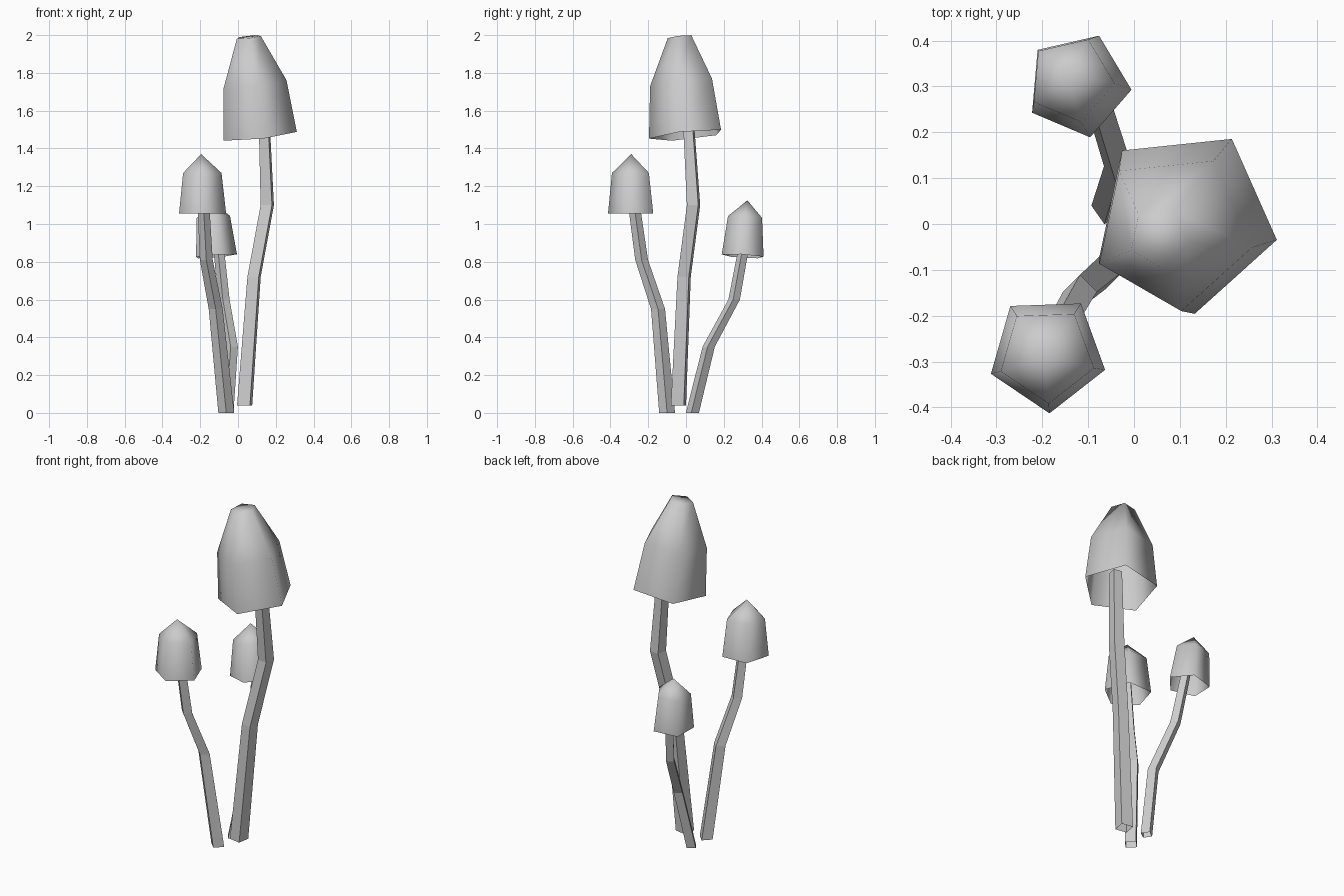
import bpy, bmesh, math

if "Cube" in bpy.data.objects:
    bpy.data.objects.remove(bpy.data.objects["Cube"])

grey = bpy.data.materials.new("light grey")
grey.diffuse_color = (0.6, 0.6, 0.6, 1)
grey.use_nodes = True
grey.node_tree.nodes["Principled BSDF"].inputs["Base Color"].default_value = grey.diffuse_color


def loft(name, rings, sides, angle, slope=(0, 0), smooth=False, tip=None, flat_top=False):
    """Skin polygon rings given as (x, y, z, radius); rings may be tilted by slope."""
    bm = bmesh.new()
    loops = []
    for x, y, z, r in rings:
        loop = []
        for i in range(sides):
            a = math.radians(angle) + 2 * math.pi * i / sides
            dx, dy = r * math.cos(a), r * math.sin(a)
            loop.append(bm.verts.new((x + dx, y + dy, z + slope[0] * dx + slope[1] * dy)))
        loops.append(loop)
    for lo, hi in zip(loops, loops[1:]):
        for i in range(sides):
            j = (i + 1) % sides
            bm.faces.new((lo[i], lo[j], hi[j], hi[i]))
    top = loops[-1]
    if tip:
        apex = bm.verts.new(tip)
        for i in range(sides):
            bm.faces.new((top[i], top[(i + 1) % sides], apex))
    elif flat_top:
        bm.faces.new(top)
    for f in bm.faces:
        f.smooth = smooth
    mesh = bpy.data.meshes.new(name)
    bm.to_mesh(mesh)
    bm.free()
    mesh.materials.append(grey)
    obj = bpy.data.objects.new(name, mesh)
    bpy.context.collection.objects.link(obj)
    return obj


# Tall mushroom: bent square stem and tilted hollow cap with a cut-off top
loft("tall_stem", [(0.035, -0.04, 0.04, 0.049), (0.085, -0.01, 0.72, 0.043),
                   (0.155, 0.04, 1.10, 0.043), (0.138, 0.012, 1.56, 0.035)], 4, 35)
loft("tall_cap", [(0.111, 0.008, 1.47, 0.205), (0.085, -0.015, 1.745, 0.176),
                  (0.055, -0.03, 1.99, 0.067)], 5, -12, (0.11, 0.10), True, flat_top=True)

# Middle mushroom, leaning to the front left
loft("front_stem", [(-0.062, -0.10, 0.0, 0.042), (-0.118, -0.148, 0.55, 0.037),
                    (-0.168, -0.235, 0.81, 0.034), (-0.184, -0.278, 1.12, 0.031)], 4, 0)
loft("front_cap", [(-0.189, -0.282, 1.055, 0.131), (-0.19, -0.285, 1.27, 0.107)],
     5, -16, (0, 0), True, tip=(-0.195, -0.29, 1.37))

# Short mushroom, leaning to the back left
loft("back_stem", [(-0.0585, 0.034, 0.0, 0.035), (-0.033, 0.12, 0.35, 0.033),
                   (-0.075, 0.255, 0.60, 0.031), (-0.105, 0.31, 0.90, 0.028)], 4, 80)
loft("back_cap", [(-0.122, 0.303, 0.83, 0.117), (-0.137, 0.315, 1.035, 0.095)],
     5, -5, (0.08, -0.06), True, tip=(-0.145, 0.325, 1.125))
